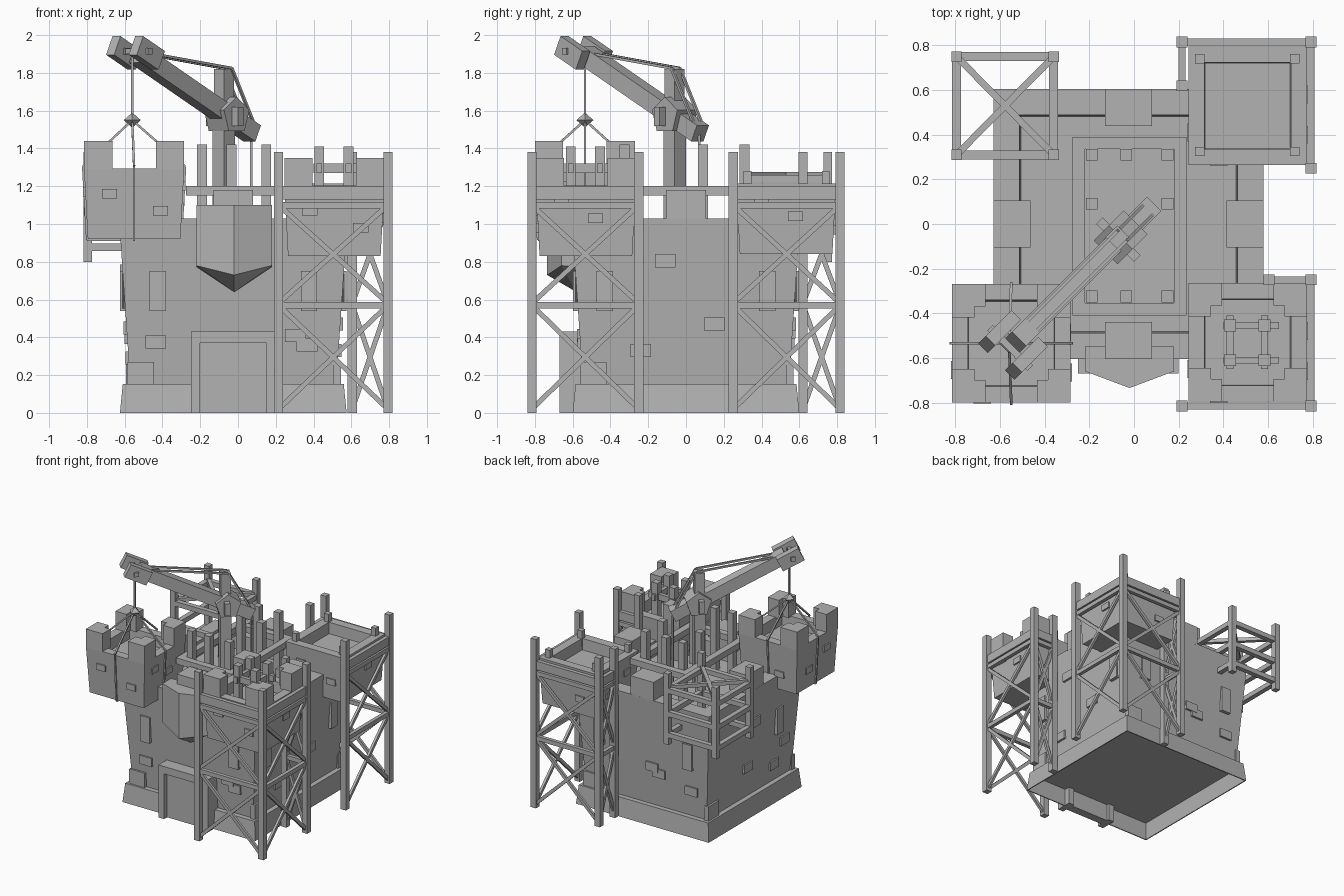
import bpy, bmesh, math
from mathutils import Matrix, Vector

if "Cube" in bpy.data.objects:
    bpy.data.objects.remove(bpy.data.objects["Cube"])

stone = bpy.data.materials.new("plain grey")
stone.use_nodes = True
GREY = (0.45, 0.45, 0.45, 1)
stone.diffuse_color = GREY
stone.node_tree.nodes["Principled BSDF"].inputs["Base Color"].default_value = GREY


def finish(bm, name):
    bmesh.ops.recalc_face_normals(bm, faces=bm.faces)
    mesh = bpy.data.meshes.new(name)
    bm.to_mesh(mesh)
    bm.free()
    mesh.materials.append(stone)
    obj = bpy.data.objects.new(name, mesh)
    bpy.context.scene.collection.objects.link(obj)
    return obj


def box(bm, center, size, turn=None):
    m = Matrix.Translation(center) @ (turn or Matrix()) @ Matrix.Diagonal((*size, 1))
    return bmesh.ops.create_cube(bm, size=1, matrix=m)["verts"]


def span(bm, x, y, z):
    lo, hi = Vector((x[0], y[0], z[0])), Vector((x[1], y[1], z[1]))
    return box(bm, (lo + hi) / 2, hi - lo)


def beam(bm, p, q, w, h=None):
    """Square bar from p to q; h is its thickness in the vertical plane."""
    p, q = Vector(p), Vector(q)
    d = (q - p).normalized()
    side = d.cross(Vector((0, 0, 1)))
    side = side.normalized() if side.length > 0.01 else Vector((1, 0, 0))
    turn = Matrix((side, d.cross(side), d)).transposed().to_4x4()
    box(bm, (p + q) / 2, (w, h or w, (q - p).length), turn)


def frustum(bm, center, z0, z1, low, high):
    """Four-sided block with half widths low and high; returns its top face."""
    verts = box(bm, (*center, (z0 + z1) / 2), (2, 2, z1 - z0))
    c = Vector((*center, 0))
    for v in verts:
        k = high if v.co.z > (z0 + z1) / 2 else low
        v.co.x, v.co.y = c.x + (v.co.x - c.x) * k, c.y + (v.co.y - c.y) * k
    faces = {f for v in verts for f in v.link_faces}
    return max(faces, key=lambda f: f.calc_center_median().z), min(faces, key=lambda f: f.calc_center_median().z)


def sink(bm, face, rim, depth):
    bmesh.ops.inset_region(bm, faces=[face], thickness=rim)
    bmesh.ops.inset_region(bm, faces=[face], thickness=0.008, depth=-depth)


def plate(bm, center, half, side, along, z, w, h, t=0.03):
    """Block on a wall: side 0 front, 1 left (+x), 2 back, 3 right (-x)."""
    turn = Matrix.Rotation(side * math.pi / 2, 4, 'Z')
    pos = Vector((*center, 0)) + turn @ Vector((along, -half, z))
    return box(bm, pos, (w, t, h), turn)


MID = (-0.025, 0)


def wall(z):
    return 0.545 + 0.068 * (z - 0.15)


# keep: flared body with sunken deck, hollow skirt, one merlon per side
bm = bmesh.new()
top, _ = frustum(bm, MID, 0.15, 1.03, wall(0.15), wall(1.03))
sink(bm, top, 0.165, 0.12)
finish(bm, "keep_body")

bm = bmesh.new()
_, under = frustum(bm, MID, 0, 0.152, 0.6, 0.585)
sink(bm, under, 0.012, 0.14)
finish(bm, "keep_skirt")

bm = bmesh.new()
for s in range(4):
    plate(bm, MID, 0.522, s, 0.0, 1.1, 0.21, 0.16, 0.165)
finish(bm, "keep_merlons")

# windows with a sunken pane
bm = bmesh.new()
for s, a in ((0, -.4), (0, .4), (1, -.43), (1, .43), (2, .4), (2, -.4), (3, .33)):
    verts = plate(bm, MID, wall(.65), s, a, 0.645, 0.085, 0.21, 0.04)
    faces = {f for v in verts for f in v.link_faces}
    c = Vector((*MID, 0.645))
    outer = max(faces, key=lambda f: (f.calc_center_median() - c).length)
    sink(bm, outer, 0.018, 0.015)
finish(bm, "windows")

# loose stones standing out of the walls
bm = bmesh.new()
for s, a, z in ((0, -.41, .375), (0, .33, .41), (0, .39, .36), (1, -.11, .805), (1, .15, .47),
                (1, -.24, .33), (2, .07, .47), (2, .13, .43), (2, .42, .36),
                (3, -.05, .4), (3, .3, .29), (3, .02, .75), (3, .42, .45)):
    plate(bm, MID, wall(z), s, a, z, 0.11, 0.07)
for s in range(4):
    plate(bm, MID, wall(.21), s, -0.49, 0.21, 0.14, 0.12, 0.04)
finish(bm, "wall_stones")

# gate
bm = bmesh.new()
for x in ((-.25, -.2), (.15, .2)):
    span(bm, x, (-.67, -.54), (0, .43))
span(bm, (-.2, .15), (-.67, -.54), (.37, .43))
finish(bm, "gate_frame")
bm = bmesh.new()
span(bm, (-.2, .15), (-.63, -.56), (0, .37))
finish(bm, "gate_door")

# pointed bay above the gate
bm = bmesh.new()
for x, y, low, tip in ((-.22, -.55, .77, 0), (-.22, -.66, .78, 0), (.18, -.55, .77, 0),
                       (.18, -.66, .78, 0), (-.02, -.735, .73, 0), (-.02, -.58, .64, 0)):
    bm.verts.new((x, y, low))
    bm.verts.new((x, y, 1.1))
bmesh.ops.convex_hull(bm, input=bm.verts)
finish(bm, "front_bay")

# deck railing and upright posts
bm = bmesh.new()
for x in ((-.275, -.22), (.18, .235)):
    span(bm, x, (-.41, .39), (1.15, 1.2))
for y in ((-.41, -.355), (.335, .39)):
    span(bm, (-.22, .18), y, (1.15, 1.2))
finish(bm, "deck_railing")
bm = bmesh.new()
for x in (-.19, -.035, .15):
    for y in (-.325, .09, .31):
        if (x, y) != (-.035, .09):
            beam(bm, (x, y, .9), (x, y, 1.42), 0.052)
finish(bm, "deck_posts")


# corner towers
def tower(name, center, z, merlons, stones):
    bm = bmesh.new()
    top, _ = frustum(bm, center, z, z + 0.375, 0.245, 0.265)
    sink(bm, top, 0.1, 0.09)
    if merlons:
        for sx in (-1, 1):
            for sy in (-1, 1):
                for w, d in ((.15, .1), (.1, .15)):
                    box(bm, (center[0] + sx * (.265 - w / 2), center[1] + sy * (.265 - d / 2), z + .445),
                        (w, d, .15))
    for s, a, h in stones:
        plate(bm, center, 0.247 + h * 0.053, s, a, z + h, 0.08, 0.05, 0.02)
    finish(bm, name)


STONES = ((0, -.13, .24), (0, .14, .15), (1, .05, .2), (1, -.13, .28), (2, .1, .13), (3, .12, .25), (3, -.1, .15))
HANG = (-0.55, -0.535)
tower("front_left_tower", (0.51, -0.53), 0.83, True, STONES)
tower("back_left_tower", (0.51, 0.53), 0.84, False, STONES)
tower("hanging_tower", HANG, 0.92, True, STONES)

# pegs on the two standing towers
bm = bmesh.new()
for x in (.295, .72):
    for y in (.325, .74):
        beam(bm, (x, y, 1.15), (x, y, 1.28), 0.042)
for x in (.43, .585):
    for y in (-.455, -.61):
        beam(bm, (x, y, 1.05), (x, y, 1.41), 0.052)
for y in (-.455, -.61):
    beam(bm, (.4, y, 1.295), (.65, y, 1.295), 0.03, 0.05)
for x in (.43, .585):
    beam(bm, (x, -.65, 1.295), (x, -.41, 1.295), 0.03, 0.05)
finish(bm, "tower_pegs")


# scaffolds: posts, rails and cross braces
def scaffold(name, posts):
    bm = bmesh.new()
    for x, y in posts:
        beam(bm, (x, y, 0), (x, y, 1.38), 0.048)
    for a, b in zip(posts, posts[1:]):
        for z0, z1 in ((.02, .57), (.58, 1.1)):
            beam(bm, (*a, z1), (*b, z1), 0.03, 0.035)
            beam(bm, (*a, z0), (*b, z1), 0.02, 0.026)
            beam(bm, (*a, z1), (*b, z0), 0.02, 0.026)
        beam(bm, (*a, 1.165), (*b, 1.165), 0.03, 0.07)
    finish(bm, name)


scaffold("front_scaffold", [(.215, -.816), (.793, -.816), (.793, -.25), (.605, -.25)])
scaffold("back_scaffold", [(.793, .25), (.793, .816), (.215, .816), (.215, .62)])

# timber cage around the back right corner
bm = bmesh.new()
ring = [(-.795, .31), (-.795, .75), (-.36, .75), (-.36, .31)]
for i, a in enumerate(ring):
    b = ring[(i + 1) % 4]
    beam(bm, (*a, .8), (*a, 1.38), 0.046)
    for z in (.878, 1.05, 1.24):
        beam(bm, (*a, z), (*b, z), 0.04)
for i in (0, 1):
    beam(bm, (*ring[i], 1.26), (*ring[i + 2], 1.26), 0.03)
finish(bm, "corner_cage")


# crane, built along the diagonal: s is the diagonal place, t the sideways offset
def diag(s, t=0.0, dz=0.0):
    r = math.sqrt(0.5)
    return Vector((s + t * r, s - t * r, 1.49 + (0.06 - s) * 0.69 + dz))


bm = bmesh.new()
turn = Matrix.Rotation(math.pi / 4, 4, 'Z')
box(bm, (-.075, -.06, 1.23), (.085, .085, .68), turn)
for t in (-.07, .07):
    p = diag(-.07, t)
    box(bm, (p.x, p.y, 1.57), (.04, .1, .1), turn)
box(bm, (-.075, -.06, 1.7), (.075, .075, .24), turn)
finish(bm, "crane_mast")

bm = bmesh.new()
beam(bm, diag(.075), diag(-.53), 0.09, 0.095)
finish(bm, "crane_boom")

bm = bmesh.new()
for t in (-.085, .085):
    beam(bm, diag(-.485, t), diag(-.6, t), 0.06, 0.11)
    beam(bm, diag(-.555, t * .5), diag(-.555, t * 1.5), 0.035)
beam(bm, diag(-.555, -.1), diag(-.555, .1), 0.03)
finish(bm, "crane_head")

# five-sided cheeks of the pivot
bm = bmesh.new()
sideways = Vector((1, -1, 0)).normalized().to_track_quat('Z', 'Y').to_matrix().to_4x4()
bmesh.ops.create_cone(bm, cap_ends=True, segments=5, radius1=.1, radius2=.1, depth=.15,
                      matrix=Matrix.Translation(diag(-.06)) @ sideways)
finish(bm, "crane_pivot")

# ropes
bm = bmesh.new()
for t in (-.03, .03):
    peak = Vector((-.055, -.055, 1.825)) + diag(0, t) - diag(0)
    beam(bm, diag(.07, t, .03), peak, 0.014)
    beam(bm, peak, diag(-.46, t, .05), 0.014)
beam(bm, (.07, .07, .9), (.07, .07, 1.47), 0.012)
knot = Vector((*HANG, 1.55)) + Vector((-.01, 0, 0))
beam(bm, knot, (knot.x, knot.y, 1.91), 0.012)
for i in range(4):
    out = Matrix.Rotation(i * math.pi / 2, 3, 'Z') @ Vector((.27, 0, 0))
    edge = Vector((*HANG, 1.305)) + out
    foot = Vector((*HANG, .915)) + out * .92
    beam(bm, knot, edge, 0.012)
    beam(bm, edge, foot, 0.012)
    beam(bm, foot, (*HANG, .915), 0.012)
finish(bm, "ropes")

bm = bmesh.new()
for r1, r2, dz in ((.045, 0, .02), (0, .045, -.02)):
    bmesh.ops.create_cone(bm, segments=4, radius1=r1, radius2=r2, depth=.04,
                          matrix=Matrix.Translation(knot + Vector((0, 0, dz))))
finish(bm, "rope_knot")
